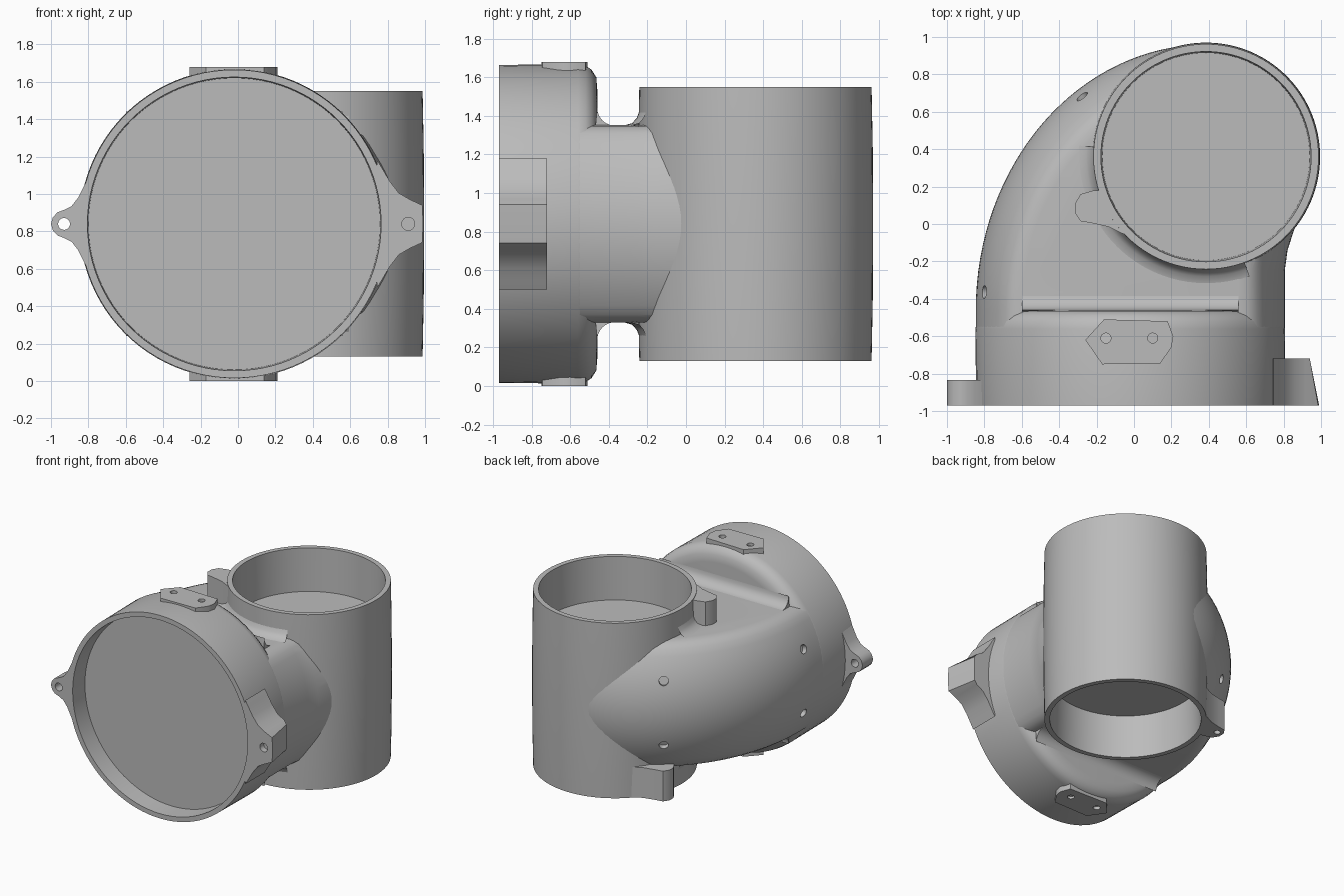
import bpy, bmesh
from math import sin, cos, pi, radians, sqrt, asin
from mathutils import Vector, Matrix

cube = bpy.data.objects.get("Cube")
if cube:
    bpy.data.objects.remove(cube, do_unlink=True)

grey = bpy.data.materials.new("plain grey")
grey.use_nodes = True
grey.diffuse_color = (0.5, 0.5, 0.5, 1)
grey.node_tree.nodes["Principled BSDF"].inputs["Base Color"].default_value = (0.5, 0.5, 0.5, 1)

MID = 0.84                      # height of the large port's axis
PORT_X, PORT_R = -0.02, 0.828   # large port, axis along y
TUBE = Vector((0.385, 0.36, 0)) # vertical tube
TUBE_R = 0.61
parts = []


def finish(name, bm):
    bmesh.ops.remove_doubles(bm, verts=bm.verts, dist=1e-5)
    bmesh.ops.recalc_face_normals(bm, faces=bm.faces)
    mesh = bpy.data.meshes.new(name)
    bm.to_mesh(mesh)
    bm.free()
    mesh.materials.append(grey)
    obj = bpy.data.objects.new(name, mesh)
    bpy.context.collection.objects.link(obj)
    parts.append(obj)
    return obj


def loft(name, rings):
    """Skin equal-length rings and cap both ends."""
    bm = bmesh.new()
    rows = [[bm.verts.new(p) for p in ring] for ring in rings]
    for a, b in zip(rows, rows[1:]):
        for i in range(len(a)):
            j = (i + 1) % len(a)
            bm.faces.new((a[i], a[j], b[j], b[i]))
    bm.faces.new(rows[0])
    bm.faces.new(rows[-1])
    return finish(name, bm)


def prism(name, pts, lo, hi, axis):
    place = {"x": lambda a, b, t: (t, a, b),
             "y": lambda a, b, t: (a, t, b),
             "z": lambda a, b, t: (a, b, t)}[axis]
    return loft(name, [[place(a, b, t) for a, b in pts] for t in (lo, hi)])


def lathe(name, profile, center, axis, start=0, sweep=360, steps=96):
    """Revolve (radius, position) points about an axis."""
    bm = bmesh.new()
    a = radians(start)
    if axis == "z":
        pts = [Vector((r * cos(a), r * sin(a), t)) for r, t in profile]
        ax = (0, 0, 1)
    else:
        pts = [Vector((r, t, 0)) for r, t in profile]
        ax = (0, 1, 0)
    vs = [bm.verts.new(p + Vector(center)) for p in pts]
    es = [bm.edges.new(e) for e in zip(vs, vs[1:])]
    bmesh.ops.spin(bm, geom=vs + es, cent=center, axis=ax,
                   angle=radians(sweep), steps=steps)
    return finish(name, bm)


def drill(obj, holes):
    """Cut round holes given as (point, direction, radius, half depth)."""
    for point, direction, radius, half in holes:
        bm = bmesh.new()
        turn = Vector((0, 0, 1)).rotation_difference(Vector(direction)).to_matrix().to_4x4()
        bmesh.ops.create_cone(bm, cap_ends=True, segments=64 if radius > 0.1 else 16,
                              radius1=radius, radius2=radius, depth=2 * half,
                              matrix=Matrix.Translation(point) @ turn)
        cutter = finish("cutter", bm)
        parts.remove(cutter)
        cutter.hide_render = True
        mod = obj.modifiers.new("hole", "BOOLEAN")
        mod.operation, mod.solver, mod.object = "DIFFERENCE", "EXACT", cutter
        bpy.context.view_layer.objects.active = obj
        bpy.ops.object.modifier_apply(modifier=mod.name)
        bpy.data.objects.remove(cutter, do_unlink=True)


# Large round port with a shallow recess and a rounded back shoulder
lathe("large_port", [(0, -0.82), (0.78, -0.82), (0.785, -0.97), (0.824, -0.97),
                     (PORT_R, -0.56), (0.82, -0.52), (0.80, -0.49), (0.76, -0.465),
                     (0.70, -0.46), (0, -0.46)], (PORT_X, 0, MID), "y")

# Vertical tube, recessed at both ends and slightly barrelled
half = [(0, 0.36), (0.555, 0.36), (0.562, 0.71), (0.602, 0.71), (0.608, 0.4)]
profile = [(r, MID + h) for r, h in half] + [(TUBE_R, MID)]
profile += [(r, MID - h) for r, h in reversed(half)]
lathe("vertical_tube", profile, TUBE, "z")

# Curved elbow housing joining the two, flattened above and below
BEND = Vector((0.39, -0.46, 0))


def elbow_ring(h, inset=0):
    w = sqrt(0.826 ** 2 - h * h) - inset
    d = 0.826 - w
    r = PORT_X + w
    pts = [(r, -0.58), (r, -0.25), (r + 0.015, -0.14), (r + 0.06, 0.0), (r + 0.06, 0.36)]
    for i in range(33):
        a = pi / 2 * (1 + i / 32)
        pts.append((BEND.x + (1.236 - d) * cos(a), BEND.y + (1.42 - d) * sin(a)))
    pts.append((PORT_X - w, -0.58))
    return [(x, y, MID + h) for x, y in pts]


levels = [(0.47 * i / 10, 0) for i in range(11)] + [(0.495, 0.015), (0.507, 0.035), (0.512, 0.07)]
rings = [elbow_ring(-h, n) for h, n in reversed(levels[1:])]
rings += [elbow_ring(h, n) for h, n in levels]
elbow = loft("elbow_housing", rings)
pits = [(TUBE + Vector((0, 0, MID)), (0, 0, 1), 0.585, 1)]
for deg in (124, 176):
    for s in (-1, 1):
        c, n = cos(radians(deg)), sin(radians(deg))
        pits.append((Vector((BEND.x + 1.194 * c, BEND.y + 1.378 * n, MID + s * 0.26)),
                     (c, n, s * 0.3), 0.035, 0.04))
drill(elbow, pits)

# Blends, mounting pads and tube lugs, repeated above and below
pad = [(-0.26, -0.62), (-0.16, -0.51), (0.18, -0.52), (0.21, -0.60),
       (0.20, -0.66), (0.14, -0.745), (-0.17, -0.75)]
for s, side in ((1, "upper"), (-1, "lower")):
    curve = [(-0.37 - 0.09 * sin(a), MID + s * (0.60 - 0.09 * cos(a)))
             for a in [pi / 2 * i / 6 for i in range(7)]]
    prism(side + "_shoulder_blend", [(-0.47, MID + s * 0.5)] + curve, -0.60, 0.56, "x")
    lathe(side + "_tube_blend", [(r, MID + s * h) for r, h in
          ((0.60, 0.59), (0.615, 0.55), (0.64, 0.522), (0.68, 0.511), (0.60, 0.50))],
          TUBE, "z", 175, 115, 32)
    plate = prism(side + "_pad", pad, MID + s * 0.77, MID + s * 0.84, "z")
    drill(plate, [(Vector((x, -0.61, MID + s * 0.84)), (0, 0, 1), 0.027, 0.03)
                  for x in (-0.15, 0.10)])
    # Lug points relative to the tube; the lower one is flipped in y
    lug = [(-0.57, -0.18), (-0.60, -0.18), (-0.67, -0.20), (-0.70, -0.25), (-0.70, -0.30),
           (-0.67, -0.345), (-0.61, -0.355), (-0.52, -0.375), (-0.45, -0.41), (-0.42, -0.42)]
    lug += [(-0.59 * cos(radians(d)), -0.59 * sin(radians(d))) for d in (44, 37, 30, 23)]
    body = prism(side + "_tube_lug", [(TUBE.x + x, TUBE.y + s * y) for x, y in lug],
                 MID + s * 0.46, MID + s * 0.705, "z")
    if s < 0:
        drill(body, [(Vector((TUBE.x - 0.65, TUBE.y + 0.285, 0.135)), (0, 0, 1), 0.025, 0.05)])


# Side ears on the large port's rim
def ear(name, outline, sign, back):
    start = asin(outline[-1][1] / 0.81)
    arc = [(PORT_X + sign * 0.81 * cos(a), MID + 0.81 * sin(a))
           for a in [start * (1 - i / 5) for i in range(11)]]
    top = [(x, MID + h) for x, h in outline]
    low = [(x, MID - h) for x, h in reversed(outline) if h > 0]
    return prism(name, top + arc[1:-1] + low, -0.97, back, "y")


right_ear = ear("right_ear", [(-1.0, 0), (-0.99, 0.035), (-0.965, 0.062), (-0.93, 0.075),
                              (-0.89, 0.095), (-0.855, 0.14), (-0.82, 0.21), (-0.775, 0.30)],
                -1, -0.835)
drill(right_ear, [(Vector((-0.93, -0.9, MID)), (0, 1, 0), 0.032, 0.2)])

left_ear = ear("left_ear", [(0.99, 0), (0.985, 0.10), (0.92, 0.13), (0.86, 0.165),
                            (0.81, 0.23), (0.775, 0.29), (0.745, 0.34)], 1, -0.72)
for v in left_ear.data.vertices:
    if v.co.y > -0.8:
        v.co.x = min(v.co.x, 0.94)
drill(left_ear, [(Vector((0.91, -0.97, MID)), (0, 1, 0), 0.035, 0.05)])

# Smooth shading with crisp edges
bpy.ops.object.select_all(action="DESELECT")
for obj in parts:
    obj.select_set(True)
bpy.context.view_layer.objects.active = parts[0]
bpy.ops.object.shade_smooth_by_angle(angle=radians(35))
